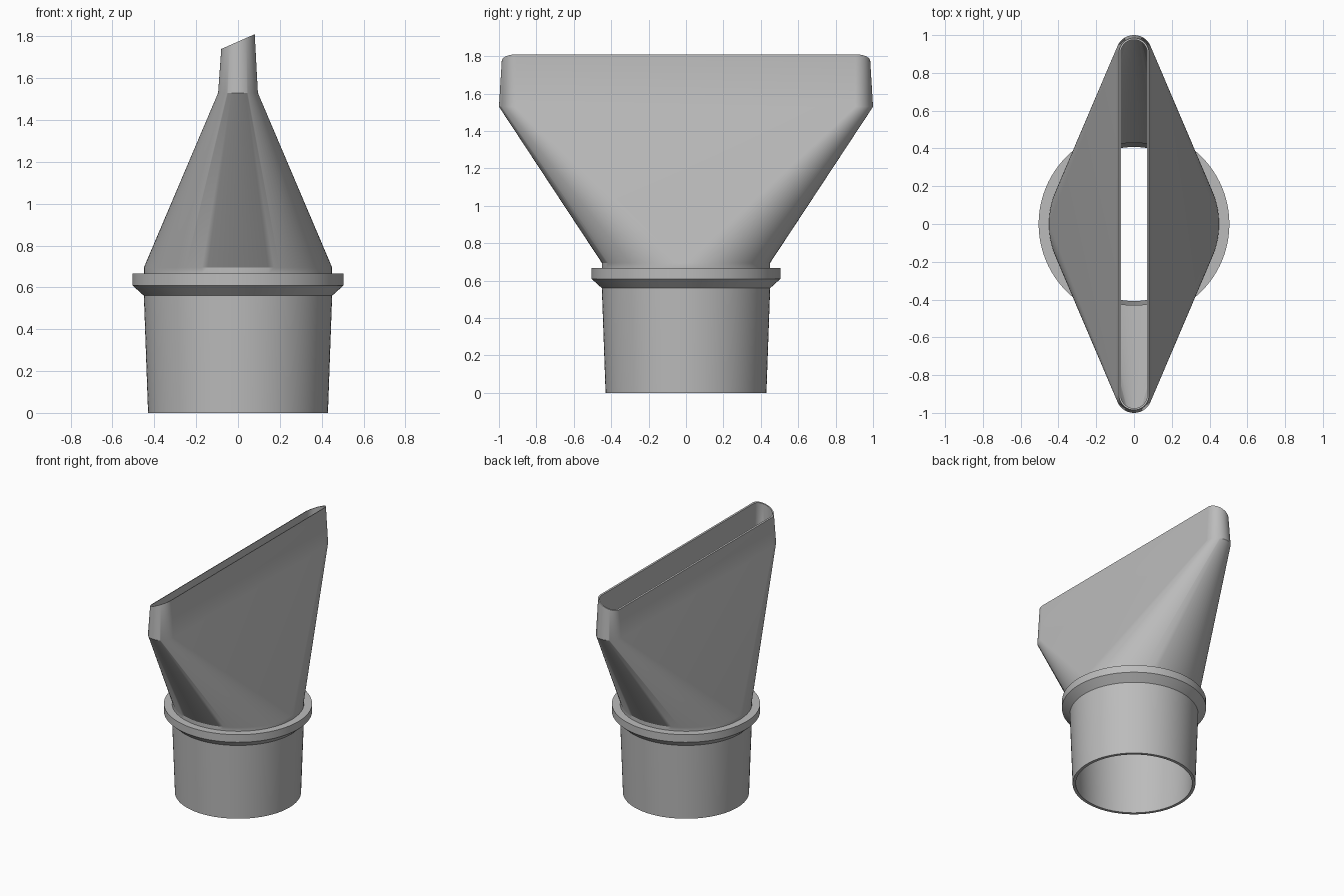
import bpy, bmesh
from math import sin, cos, pi, radians

cube = bpy.data.objects.get("Cube")
if cube:
    bpy.data.objects.remove(cube, do_unlink=True)

plastic = bpy.data.materials.new("grey plastic")
plastic.use_nodes = True
colour = (0.5, 0.5, 0.5, 1)
plastic.diffuse_color = colour
plastic.node_tree.nodes["Principled BSDF"].inputs["Base Color"].default_value = colour

ARC = 48      # steps per half turn
REACH = 0.905  # centre of each rounded slot end
SLANT = 0.44   # slope of the cut mouth


def ring(bm, r, z, reach=0.0, slant=0.0):
    """Circle, or a slot with rounded ends when reach is above zero."""
    verts = []
    for side in (1, -1):
        for i in range(ARC + 1):
            a = pi * i / ARC
            x = side * r * cos(a)
            y = side * (reach + r * sin(a))
            verts.append(bm.verts.new((x, y, z + slant * x)))
    return verts


# Closed wall: up the outside, over the mouth, down the inside
sections = [
    (0.43, 0.0), (0.45, 0.56),                                # socket
    (0.505, 0.61), (0.505, 0.667), (0.45, 0.667),             # stop flange
    (0.45, 0.695),                                            # collar
    (0.095, 1.53, REACH), (0.08, 1.775, REACH, SLANT),        # nozzle and mouth
    (0.07, 1.775, REACH, SLANT), (0.08, 1.53, REACH),         # inside of mouth
    (0.43, 0.695), (0.43, 0.56), (0.408, 0.0),                # inside of socket
]

bm = bmesh.new()
rings = [ring(bm, *s) for s in sections]
for lower, upper in zip(rings, rings[1:] + rings[:1]):
    n = len(lower)
    for i in range(n):
        j = (i + 1) % n
        bm.faces.new((lower[i], lower[j], upper[j], upper[i]))
# Collapses the doubled circle points, leaving flat triangular sides
bmesh.ops.remove_doubles(bm, verts=bm.verts, dist=0.0001)
bmesh.ops.recalc_face_normals(bm, faces=bm.faces)

mesh = bpy.data.meshes.new("slot_nozzle")
bm.to_mesh(mesh)
bm.free()
mesh.materials.append(plastic)
nozzle = bpy.data.objects.new("slot_nozzle", mesh)
bpy.context.collection.objects.link(nozzle)

bpy.ops.object.select_all(action="DESELECT")
nozzle.select_set(True)
bpy.context.view_layer.objects.active = nozzle
bpy.ops.object.shade_smooth_by_angle(angle=radians(30))
